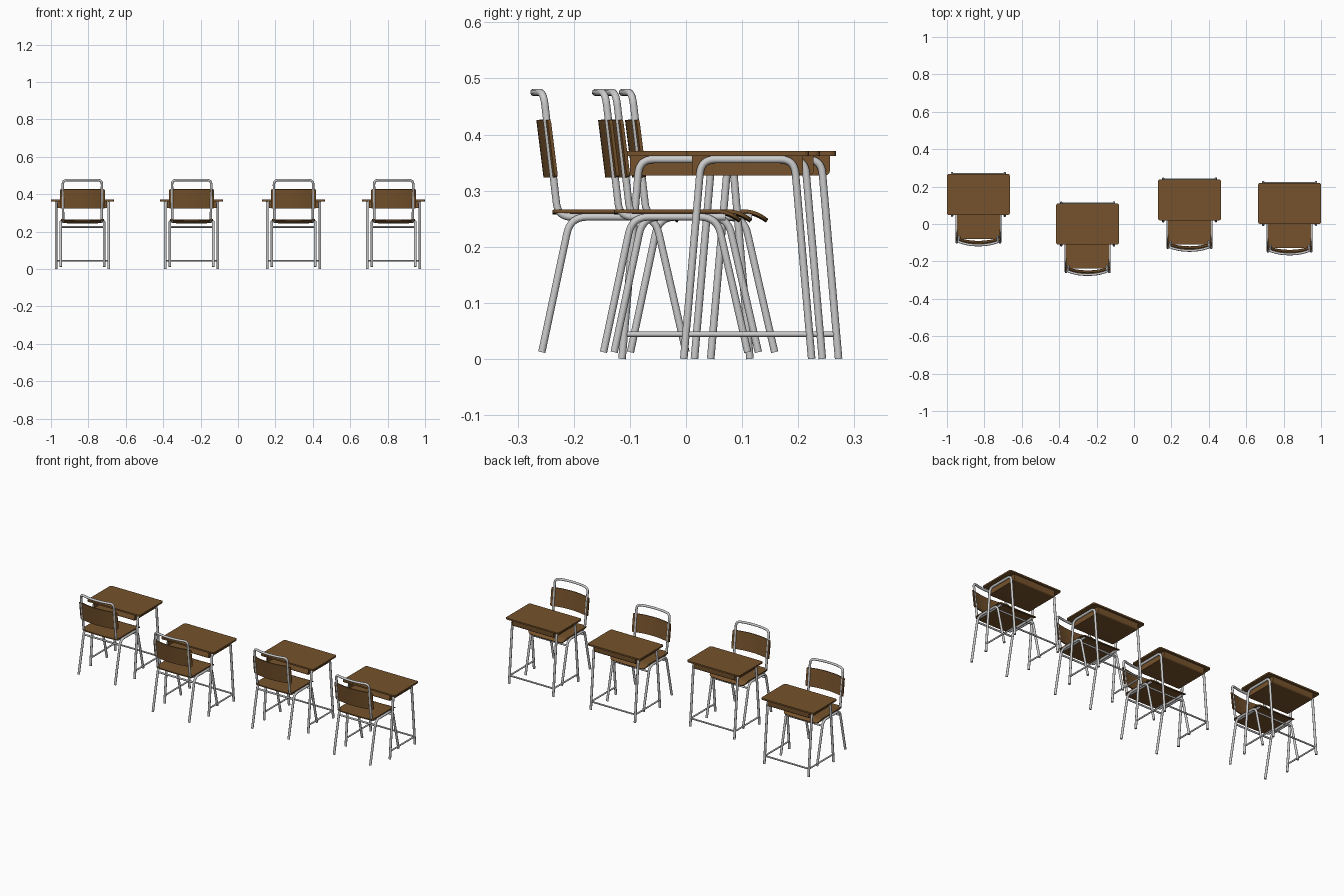
import bpy, bmesh, math
from mathutils import Vector

if "Cube" in bpy.data.objects:
    bpy.data.objects.remove(bpy.data.objects["Cube"])

wood = bpy.data.materials.new("brown_wood")
wood.diffuse_color = (0.18, 0.085, 0.025, 1)
wood.use_nodes = True
wood.node_tree.nodes["Principled BSDF"].inputs["Base Color"].default_value = wood.diffuse_color


def bake(data, solid=0.0, mat=None):
    """Evaluate curve or sheet data into a reusable, smooth-by-angle mesh."""
    ob = bpy.data.objects.new("helper", data)
    bpy.context.collection.objects.link(ob)
    if solid:
        mod = ob.modifiers.new("thickness", 'SOLIDIFY')
        mod.thickness = solid
        mod.offset = 0
    deps = bpy.context.evaluated_depsgraph_get()
    mesh = bpy.data.meshes.new_from_object(ob.evaluated_get(deps))
    bpy.data.objects.remove(ob)
    mesh.shade_smooth()
    mesh.set_sharp_from_angle(angle=math.radians(35))
    if mat:
        mesh.materials.clear()
        mesh.materials.append(mat)
    return mesh


def tube(points, r, bend=0.02, steps=8):
    """Round tube along a path with rounded corners."""
    pts = [Vector(p) for p in points]
    path = [pts[0]]
    for a, b, c in zip(pts, pts[1:], pts[2:]):
        d = min(bend, (a - b).length * 0.48, (c - b).length * 0.48)
        p, q = b + (a - b).normalized() * d, b + (c - b).normalized() * d
        for i in range(steps + 1):
            t = i / steps
            path.append(p * (1 - t) ** 2 + b * 2 * t * (1 - t) + q * t * t)
    path.append(pts[-1])
    cu = bpy.data.curves.new("path", 'CURVE')
    cu.dimensions = '3D'
    cu.bevel_depth = r
    cu.bevel_resolution = 4
    cu.use_fill_caps = True
    sp = cu.splines.new('POLY')
    sp.points.add(len(path) - 1)
    for pt, co in zip(sp.points, path):
        pt.co = (*co, 1)
    return bake(cu)


def sheet(half, length, corner, shape, thick, nu=20, nv=32):
    """Thin bent board with rounded corners; shape(x, s) gives the 3D point."""
    bm = bmesh.new()
    rows = []
    for j in range(nv + 1):
        s = length * (1 - math.cos(math.pi * j / nv)) / 2
        e = max(0, corner - min(s, length - s))
        w = half - corner + math.sqrt(max(0, corner ** 2 - e ** 2))
        rows.append([bm.verts.new(shape(w * (2 * i / nu - 1), s)) for i in range(nu + 1)])
    for a, b in zip(rows, rows[1:]):
        for i in range(nu):
            bm.faces.new((a[i], a[i + 1], b[i + 1], b[i]))
    me = bpy.data.meshes.new("board")
    bm.to_mesh(me)
    bm.free()
    return bake(me, thick, wood)


def tray_mesh():
    """Open-fronted box under the desk top with a rounded lower back edge."""
    bm = bmesh.new()
    bmesh.ops.create_cube(bm, size=1)
    for v in bm.verts:
        v.co = (v.co.x * 0.262, v.co.y * 0.197 - 0.001, 0.345 + v.co.z * 0.034)
    gone = [f for f in bm.faces if f.normal.z > 0.9 or f.normal.y < -0.9]
    bmesh.ops.delete(bm, geom=gone, context='FACES')
    edge = [e for e in bm.edges if all(v.co.y > 0 and v.co.z < 0.345 for v in e.verts)]
    bmesh.ops.bevel(bm, geom=edge, offset=0.008, segments=4, profile=0.5, affect='EDGES')
    me = bpy.data.meshes.new("tray")
    bm.to_mesh(me)
    bm.free()
    return bake(me, 0.003, wood)


def seat_shape(x, s):
    y = -0.238 + s
    drop = max(0, y + 0.055) ** 2 * 9
    dish = 0.003 * (1 - (x / 0.115) ** 2)
    return (x, y, 0.2635 - drop - dish)


def back_shape(x, s):
    bow = 0.020 * (1 - (x / 0.12) ** 2)
    return (x, -0.231 - 0.125 * s - bow, 0.324 + s)


# desk parts
desk_top = sheet(0.168, 0.219, 0.010, lambda x, s: (x, s - 0.1095, 0.3663), 0.0085)
tray = tray_mesh()
desk_frame = tube([(0, -0.114, 0), (0, -0.083, 0.3555), (0, 0.083, 0.3555), (0, 0.114, 0)], 0.0067, 0.025)
desk_rail = tube([(0, -0.11, 0.044), (0, 0.11, 0.044)], 0.0045)
desk_back_bar = tube([(-0.141, 0.11, 0.044), (0.141, 0.11, 0.044)], 0.0045)

# chair parts
chair_legs = tube([(0, -0.257, 0.012), (0, -0.206, 0.253), (0, -0.055, 0.253), (0, 0, 0.012)], 0.0065, 0.03)
half = [(0.103, -0.04, 0.253), (0.103, -0.228, 0.253), (0.105, -0.254, 0.475),
        (0.055, -0.268, 0.475)]
back_tube = tube(half + [(0, -0.272, 0.475)] + [(-x, y, z) for x, y, z in reversed(half)], 0.0065, 0.024)
rear_bar = tube([(-0.116, -0.212, 0.225), (0.116, -0.212, 0.225)], 0.005)
front_bar = tube([(-0.116, -0.049, 0.225), (0.116, -0.049, 0.225)], 0.005)
seat = sheet(0.115, 0.224, 0.02, seat_shape, 0.006)
backrest = sheet(0.12, 0.102, 0.006, back_shape, 0.006)

parts = [("desk_top", desk_top, (0,)), ("desk_tray", tray, (0,)),
         ("desk_side_frame", desk_frame, (-0.141, 0.141)),
         ("desk_lower_rail", desk_rail, (-0.141, 0.141)),
         ("desk_back_bar", desk_back_bar, (0,)),
         ("chair_leg_frame", chair_legs, (-0.116, 0.116)),
         ("chair_back_tube", back_tube, (0,)),
         ("chair_rear_bar", rear_bar, (0,)), ("chair_front_bar", front_bar, (0,)),
         ("chair_seat", seat, (0,)), ("chair_backrest", backrest, (0,))]

# four desk and chair sets
for cx, cy in [(-0.832, 0.158), (-0.248, 0.0), (0.297, 0.129), (0.832, 0.110)]:
    for name, mesh, offsets in parts:
        for dx in offsets:
            ob = bpy.data.objects.new(name, mesh)
            ob.location = (cx + dx, cy, 0)
            bpy.context.collection.objects.link(ob)
